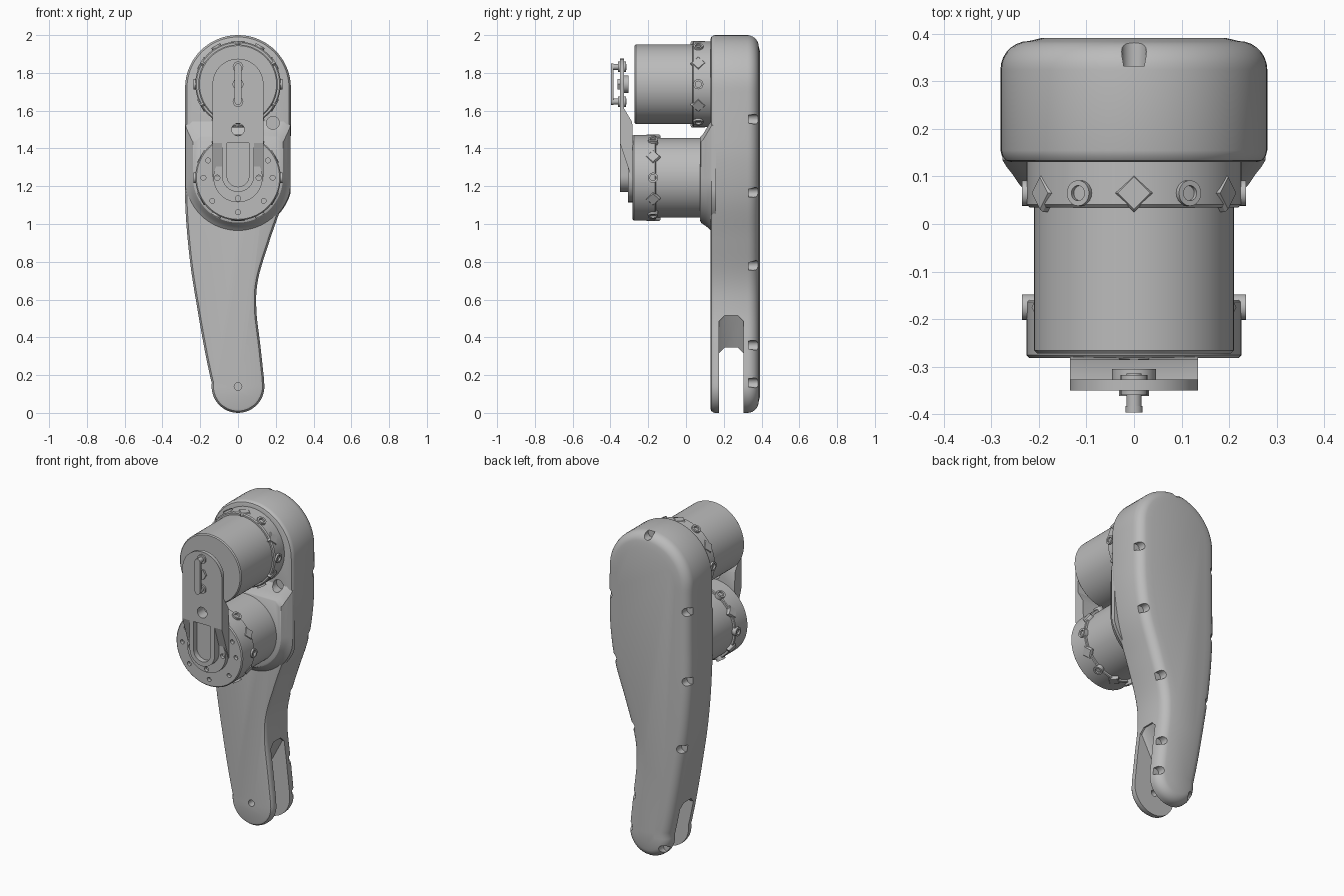
import bpy, bmesh
from math import sin, cos, pi, radians
from mathutils import Vector

if "Cube" in bpy.data.objects:
    bpy.data.objects.remove(bpy.data.objects["Cube"])

grey = bpy.data.materials.new("matte grey")
grey.use_nodes = True
COLOUR = (0.5, 0.5, 0.5, 1)
grey.diffuse_color = COLOUR
grey.node_tree.nodes["Principled BSDF"].inputs["Base Color"].default_value = COLOUR
parts = []


def loft(name, rings, cutter=False):
    """Skin a list of equal-length point rings and cap both ends."""
    bm = bmesh.new()
    rows = [[bm.verts.new(p) for p in ring] for ring in rings]
    n = len(rows[0])
    for a, b in zip(rows, rows[1:]):
        for i in range(n):
            j = (i + 1) % n
            bm.faces.new((a[i], a[j], b[j], b[i]))
    bm.faces.new(rows[0])
    bm.faces.new(rows[-1])
    bmesh.ops.recalc_face_normals(bm, faces=bm.faces)
    mesh = bpy.data.meshes.new(name)
    bm.to_mesh(mesh)
    bm.free()
    mesh.materials.append(grey)
    obj = bpy.data.objects.new(name, mesh)
    bpy.context.scene.collection.objects.link(obj)
    if cutter:
        obj.hide_render = True
    else:
        parts.append(obj)
    return obj


def lathe(name, origin, axis, profile, sides=64, cutter=False):
    """Turn (radius, distance) pairs about an axis."""
    q = Vector(axis).to_track_quat('Z', 'Y')
    o = Vector(origin)
    turns = [2 * pi * i / sides for i in range(sides)]
    return loft(name, [[o + q @ Vector((r * cos(t), r * sin(t), h)) for t in turns]
                       for r, h in profile], cutter)


def rod(name, x, z, r, y0, y1, sides=24, cutter=False):
    return lathe(name, (x, 0, z), (0, 1, 0), [(r, y0), (r, y1)], sides, cutter)


def slab(name, outline, y0, y1, cutter=False):
    """Extrude an (x, z) outline along y."""
    return loft(name, [[(x, y, z) for x, z in outline] for y in (y0, y1)], cutter)


def rib(name, profile, x0, x1):
    """Extrude a (y, z) profile along x."""
    return loft(name, [[(x, y, z) for y, z in profile] for x in (x0, x1)])


def cut(obj, cutters):
    for c in cutters:
        mod = obj.modifiers.new("cut", 'BOOLEAN')
        mod.operation, mod.solver, mod.object = 'DIFFERENCE', 'EXACT', c
    bpy.context.view_layer.update()
    ev = obj.evaluated_get(bpy.context.evaluated_depsgraph_get())
    mesh = bpy.data.meshes.new_from_object(ev)
    obj.modifiers.clear()
    obj.data = mesh


def arc(z, r, a0, a1, n):
    return [(r * cos(radians(a0 + (a1 - a0) * i / n)),
             z + r * sin(radians(a0 + (a1 - a0) * i / n))) for i in range(n + 1)]


def spline(points, steps=6):
    """Smooth curve through points, without its end points."""
    p = [Vector(v) for v in [points[0]] + points + [points[-1]]]
    out = []
    for a, b, c, d in zip(p, p[1:], p[2:], p[3:]):
        for s in range(steps):
            t = s / steps
            out.append(0.5 * (2 * b + (c - a) * t + (2 * a - 5 * b + 4 * c - d) * t * t
                              + (3 * b - a - 3 * c + d) * t ** 3))
    return out[1:]


# Limb outline: round top, swept sides, small round foot
right_side = [(-.28, 1.72), (-.28, 1.4), (-.279, 1.1), (-.255, .81),
              (-.215, .55), (-.172, .31), (-.14, .16)]
left_side = [(.14, .16), (.118, .36), (.097, .55), (.107, .71), (.17, .92),
             (.24, 1.13), (.273, 1.33), (.28, 1.52), (.28, 1.72)]
outline = [Vector(p) for p in arc(1.72, .28, 0, 180, 32) + spline(right_side)
           + arc(.14, .14, 172, 368, 24) + spline(left_side)]
normals = []
for i, p in enumerate(outline):
    t = (outline[(i + 1) % len(outline)] - outline[i - 1]).normalized()
    normals.append(Vector((t.y, -t.x)))


def limb_ring(y, inset):
    return [(p.x - n.x * inset, y, p.y - n.y * inset) for p, n in zip(outline, normals)]


edge = [(.13, .022), (.134, .01), (.143, .003), (.155, 0)]
edge += [(.325 + .06 * sin(a), .06 - .06 * cos(a)) for a in [pi / 2 * k / 7 for k in range(8)]]
edge += [(.391, .085)]
limb = loft("limb_shell", [limb_ring(y, d) for y, d in edge])

# Fork slot, its roof rising towards the left side, with chamfered corners
roof = [(-.4, .345), (0, .345), (.09, .515), (.4, .515)]
cutters = [loft("slot_cutter", [[(-.4, y, -.1)] + [(x, y, z - d) for x, z in roof] + [(.4, y, -.1)]
                for y, d in [(.175, .03), (.205, 0), (.275, 0), (.305, .03)]], True)]


# Screw notches round the back rim
def notch(side, z):
    i = min((k for k, p in enumerate(outline) if p.x * side >= 0),
            key=lambda k: abs(outline[k].y - z))
    p = outline[i] - normals[i] * .015
    cutters.append(rod("notch_cutter", p.x, p.y, .026, .332, .5, 20, True))


for z in (.16, .37, .76, 1.15, 1.55):
    notch(1, z)
for z in (.06, .7, 1.15, 1.57):
    notch(-1, z)
notch(1, 2)
cutters.append(rod("pivot_cutter", 0, .14, .02, .05, .25, 24, True))
cutters.append(rod("port_cutter", .185, 1.535, .034, .05, .16, 24, True))
cut(limb, cutters)

# Flared housing that carries the lower motor
LOW, HIGH = 1.245, 1.74


def pod_ring(y, r, top):
    w = min(r, .277)
    shape = [(max(-w, min(w, x)), z) for x, z in arc(LOW, r, 180, 360, 32)]
    return [(x, y, z) for x, z in shape + [(w, top - .03), (w - .03, top), (.03 - w, top), (-w, top - .03)]]


pod = loft("motor_housing", [pod_ring(*s) for s in [
    (.075, .228, 1.46), (.079, .238, 1.465), (.09, .246, 1.475), (.105, .256, 1.5),
    (.12, .268, 1.525), (.135, .285, 1.55), (.16, .29, 1.56)]])
cut(pod, cutters[-1:])


# Motors: cylinder, ring and six screw lugs each
def motor(name, z, body, ring, lug_y):
    for part, r, (y0, y1) in (("body", .21, body), ("ring", .226, ring)):
        obj = lathe(f"{name}_{part}", (0, 0, z), (0, 1, 0),
                    [(r - .006, y0), (r, y0 + .006), (r, y1 - .004), (r - .004, y1)], 96)
    for k in range(6):
        a = k * pi / 3
        lathe(f"{name}_lug", (0, lug_y, z), (cos(a), 0, sin(a)),
              [(.027, .19), (.027, .236), (.016, .236), (.016, .222),
               (.008, .222), (.008, .215)], 20)
        # Raised block between the lugs
        b = a + pi / 6
        lathe(f"{name}_block", (0, lug_y, z), (cos(b), 0, sin(b)),
              [(.04, .19), (.04, .222), (.034, .229)], 4)
    return obj


motor("upper_motor", HIGH, (-.272, .06), (.035, .14), .065)
low_ring = motor("lower_motor", LOW, (-.2, .09), (-.282, -.16), -.175)

# Output disc with bolt holes
disc = rod("output_disc", 0, LOW, .13, -.308, -.27, 64)
holes = []
for deg in (0, 30, 150, 180, 222, 270, 318):
    a = radians(deg)
    holes.append(rod("bolt_cutter", .183 * cos(a), LOW + .183 * sin(a), .013, -.4, -.262, 16, True))
cut(low_ring, holes)
inner = [rod("bolt_cutter", .11 * cos(a), LOW + .11 * sin(a), .014, -.4, -.29, 16, True)
         for a in (0, pi, 1.5 * pi)]
cut(disc, inner)

# Bracket joining the two motor axes
hole = rod("bracket_hole_cutter", 0, 1.5, .033, -.5, -.2, 32, True)
plate = slab("bracket_plate", arc(HIGH, .135, 0, 180, 32) + [(-.135, 1.6), (.135, 1.6)], -.35, -.327)
arm = rib("bracket_arm", [(-.35, 1.61), (-.327, 1.61), (-.285, 1.54), (-.28, 1.43), (-.35, 1.43)],
          -.135, .135)
cut(arm, [hole])
for s in (-1, 1):
    rib("bracket_gusset", [(-.35, 1.43), (-.28, 1.43), (-.28, 1.22)], s * .08, s * .135)


def tongue(r):
    return arc(LOW + .01, r, 180, 360, 24) + [(r, 1.43), (-r, 1.43)]


foot = slab("bracket_foot", tongue(.085), -.35, -.28)
cut(foot, [slab("pocket_cutter", tongue(.058), -.5, -.318, True)])

# Shaft hub and handle on the bracket
rod("shaft_hub", 0, HIGH, .046, -.34, -.305, 40)
rod("shaft_nut", 0, HIGH, .032, -.362, -.34, 6)
grip = [(x, z + HIGH + s * .092) for s, h in ((1, arc(0, .018, 0, 180, 10)),
                                           (-1, arc(0, .018, 180, 360, 10))) for x, z in h]
slab("handle_bar", grip, -.397, -.383)
for s in (-1, 1):
    rod("handle_post", 0, HIGH + s * .092, .016, -.385, -.315)
    rod("handle_collar", 0, HIGH + s * .092, .028, -.36, -.318)

# Shade smooth with crisp edges, drop the cutters
for obj in list(bpy.context.scene.objects):
    if obj.type == 'MESH' and obj.name.split('.')[0].endswith("_cutter"):
        bpy.data.objects.remove(obj)
bpy.ops.object.select_all(action='DESELECT')
for obj in parts:
    obj.select_set(True)
bpy.context.view_layer.objects.active = limb
bpy.ops.object.shade_smooth_by_angle(angle=radians(30))
